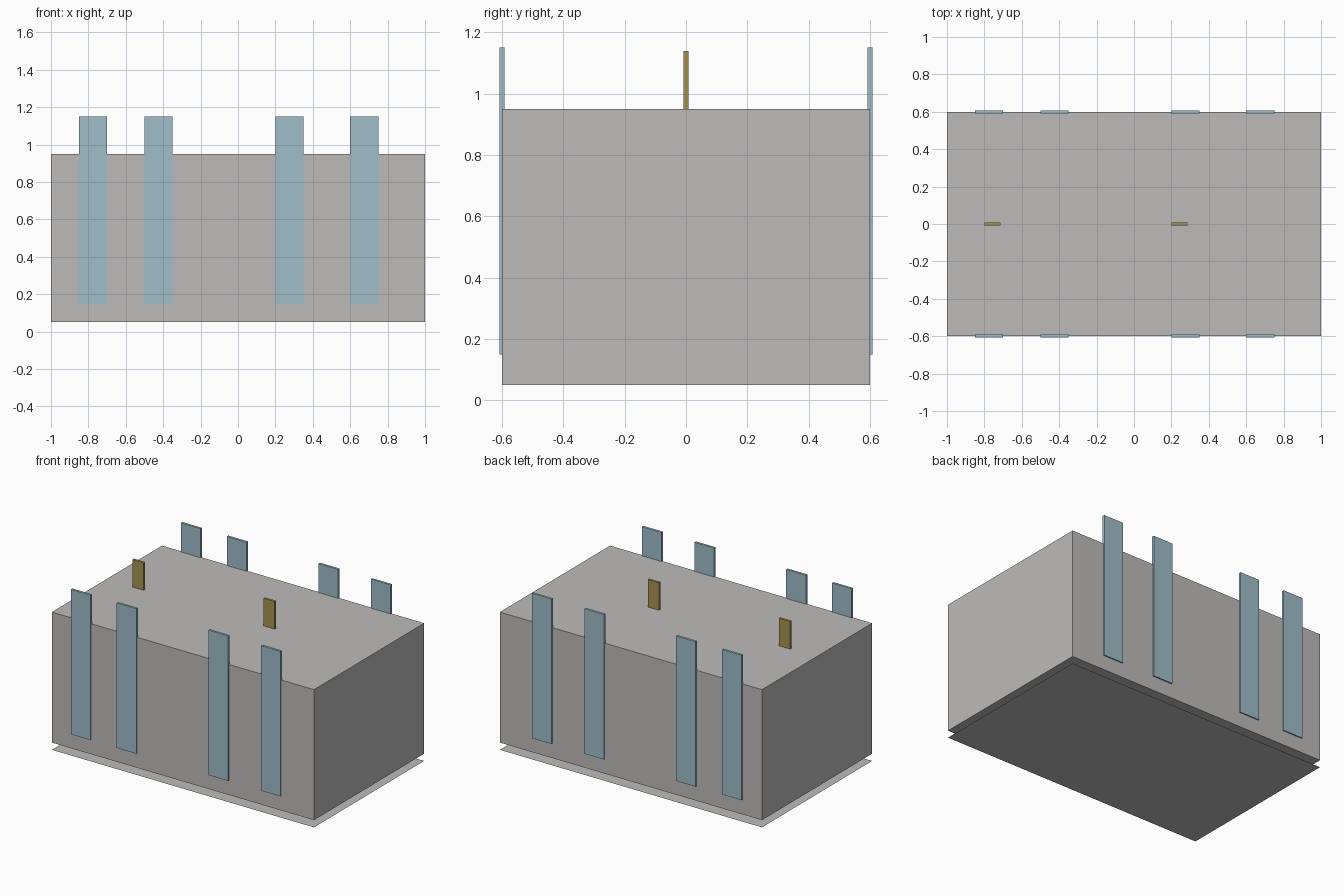
import bpy

if "Cube" in bpy.data.objects:
    bpy.data.objects.remove(bpy.data.objects["Cube"], do_unlink=True)


def make_material(name, rgb):
    mat = bpy.data.materials.new(name)
    mat.use_nodes = True
    mat.diffuse_color = (*rgb, 1)
    mat.node_tree.nodes["Principled BSDF"].inputs["Base Color"].default_value = (*rgb, 1)
    return mat


stone = make_material("warm grey", (0.51, 0.50, 0.49))
glass = make_material("pale blue", (0.35, 0.51, 0.58))
brass = make_material("dull gold", (0.38, 0.29, 0.08))


def box(name, mat, x, y, z):
    """Add a box spanning the given (low, high) ranges."""
    spans = (x, y, z)
    bpy.ops.mesh.primitive_cube_add(size=1, location=[(a + b) / 2 for a, b in spans])
    obj = bpy.context.object
    obj.name = name
    obj.scale = [b - a for a, b in spans]
    bpy.ops.object.transform_apply(location=False, rotation=False, scale=True)
    obj.data.materials.append(mat)
    return obj


# Flat ground sheet with the main block hovering just above it
bpy.ops.mesh.primitive_plane_add(size=1)
ground = bpy.context.object
ground.name = "ground_sheet"
ground.scale = (2, 1.2, 1)
bpy.ops.object.transform_apply(location=False, rotation=False, scale=True)
ground.data.materials.append(stone)
box("main_block", stone, (-1, 1), (-0.6, 0.6), (0.05, 0.95))

# Tall panels set into the front and back walls
half = 0.008
for side, y in (("front", -0.6), ("back", 0.6)):
    for i, x in enumerate((-0.85, -0.5, 0.2, 0.6), 1):
        box(f"{side}_panel_{i}", glass, (x, x + 0.15), (y - half, y + half), (0.15, 1.15))

# Small upright tabs on the roof
for side, x in (("right", -0.8), ("left", 0.2)):
    box(f"{side}_roof_tab", brass, (x, x + 0.086), (-half, half), (0.94, 1.14))
